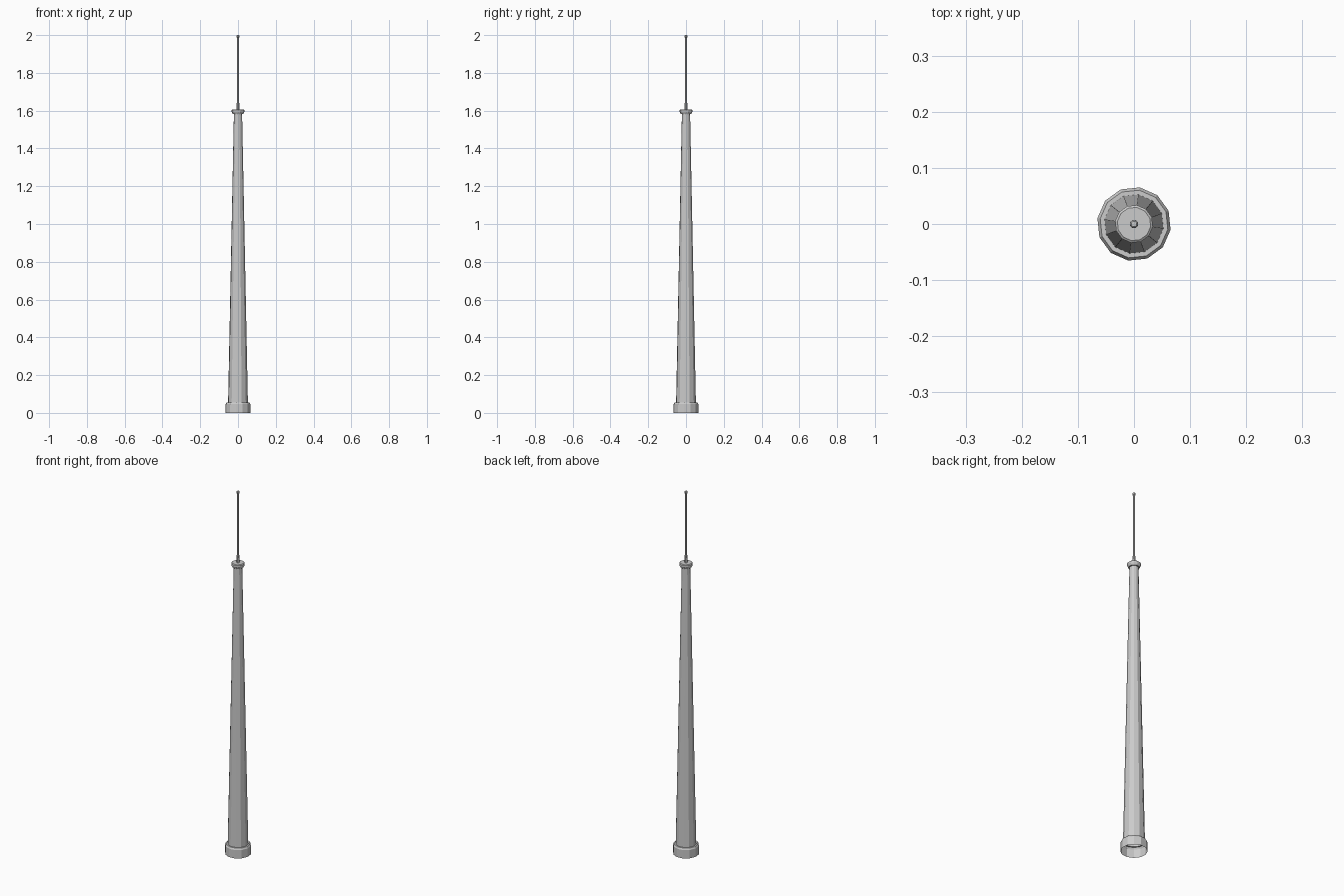
import bpy, bmesh, math

if "Cube" in bpy.data.objects:
    bpy.data.objects.remove(bpy.data.objects["Cube"])


def lathe(name, profile, sides=12, turn=21, cap_top=False, cap_bottom=False):
    """Revolve (radius, height) points around z into a faceted part."""
    bm = bmesh.new()
    rings = []
    for r, z in profile:
        angles = [math.radians(turn + 360 * i / sides) for i in range(sides)]
        rings.append([bm.verts.new((r * math.cos(a), r * math.sin(a), z)) for a in angles])
    for low, high in zip(rings, rings[1:]):
        for i in range(sides):
            j = (i + 1) % sides
            bm.faces.new((low[i], low[j], high[j], high[i]))
    if cap_top:
        bm.faces.new(rings[-1])
    if cap_bottom:
        bm.faces.new(rings[0][::-1])
    mesh = bpy.data.meshes.new(name)
    bm.to_mesh(mesh)
    bm.free()
    ob = bpy.data.objects.new(name, mesh)
    bpy.context.collection.objects.link(ob)
    return ob


# Foot collar, open underneath
lathe("base_collar", [(0.066, 0), (0.066, 0.046), (0.061, 0.055), (0.053, 0.055)])

# Long tapering shaft
lathe("shaft", [(0.053, 0.055), (0.022, 1.582)])

# Flared platform on top of the shaft
lathe("top_platform", [(0.022, 1.582), (0.028, 1.582), (0.034, 1.594),
                       (0.034, 1.603), (0.030, 1.606)], cap_top=True)

# Thin mast with a thicker socket and a small tip knob
lathe("mast", [(0.008, 1.606), (0.007, 1.645), (0.0055, 1.65), (0.0045, 1.985),
               (0.0075, 1.989), (0.0075, 1.997), (0.005, 2.0)], sides=8, cap_top=True)
